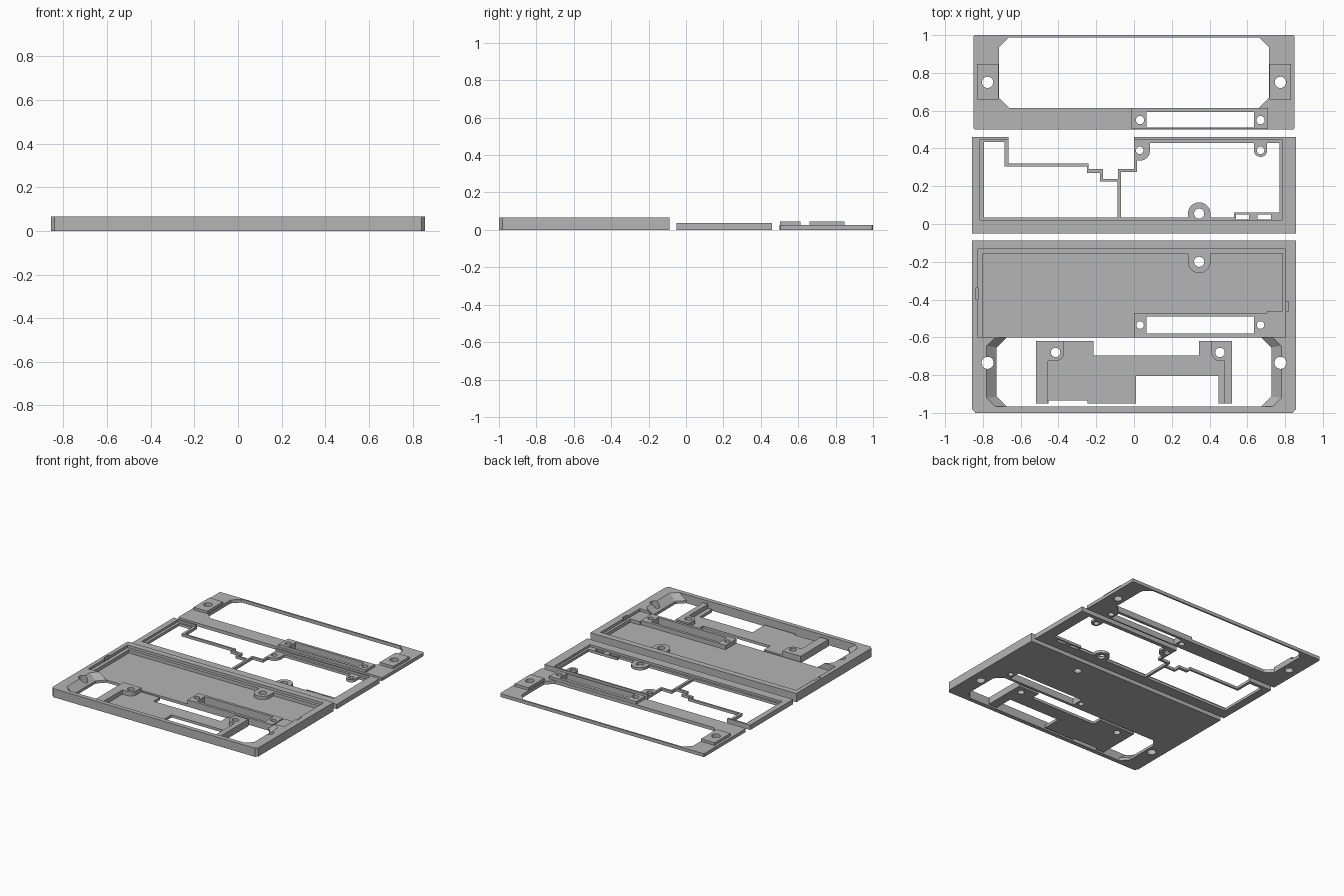
import bpy
import bmesh
from math import cos, sin, radians
from mathutils import Matrix

cube = bpy.data.objects.get("Cube")
if cube:
    bpy.data.objects.remove(cube, do_unlink=True)

# Single grey plastic
grey = bpy.data.materials.new("grey plastic")
grey.use_nodes = True
colour = (.46, .46, .46, 1)
grey.diffuse_color = colour
grey.node_tree.nodes["Principled BSDF"].inputs["Base Color"].default_value = colour


def arc(cx, cy, radius, start, end, steps=10):
    angles = [radians(start + (end - start) * i / steps) for i in range(steps + 1)]
    return [(cx + radius * cos(a), cy + radius * sin(a)) for a in angles]


def circle(cx, cy, radius):
    return arc(cx, cy, radius, 0, 360, 24)[:-1]


def rect(left, bottom, right, top):
    return [(left, bottom), (right, bottom), (right, top), (left, top)]


def chamfered(left, bottom, right, top, cut):
    return [(left + cut, bottom), (right - cut, bottom), (right, bottom + cut), (right, top - cut),
            (right - cut, top), (left + cut, top), (left, top - cut), (left, bottom + cut)]


def mirrored(points):
    return [(-x, y) for x, y in reversed(points)]


def add_mesh(name, mesh):
    mesh.name = name
    mesh.materials.clear()
    mesh.materials.append(grey)
    obj = bpy.data.objects.new(name, mesh)
    bpy.context.collection.objects.link(obj)
    return obj


def plate(name, bottom, top, outline, *holes):
    """Extrude a flat outline with holes between two heights."""
    curve = bpy.data.curves.new(name + " profile", "CURVE")
    curve.dimensions = "2D"
    curve.fill_mode = "BOTH"
    curve.extrude = (top - bottom) / 2
    for loop in (outline,) + holes:
        spline = curve.splines.new("POLY")
        spline.points.add(len(loop) - 1)
        for point, (x, y) in zip(spline.points, loop):
            point.co = (x, y, 0, 1)
        spline.use_cyclic_u = True
    temp = bpy.data.objects.new(name + " profile", curve)
    bpy.context.collection.objects.link(temp)
    graph = bpy.context.evaluated_depsgraph_get()
    mesh = bpy.data.meshes.new_from_object(temp.evaluated_get(graph))
    bpy.data.objects.remove(temp, do_unlink=True)
    mesh.transform(Matrix.Translation((0, 0, (top + bottom) / 2)))
    bm = bmesh.new()
    bm.from_mesh(mesh)
    bmesh.ops.remove_doubles(bm, verts=bm.verts, dist=.0001)
    bmesh.ops.recalc_face_normals(bm, faces=bm.faces)
    for face in bm.faces:
        face.smooth = False
    bm.to_mesh(mesh)
    bm.free()
    return add_mesh(name, mesh)


# Top bezel: thin frame, two screw pads and a raised connector surround
bezel_top, pad_top = .025, .045
slot = rect(.065, .51, .635, .593)
connector_holes = [circle(x, .55, .022) for x in (.032, .67)]
pad_holes = [circle(x, .75, .03) for x in (-.775, .775)]
plate("bezel_frame", 0, bezel_top, chamfered(-.85, .5, .85, 1, .006),
      chamfered(-.715, .615, .715, .988, .053), slot, *connector_holes, *pad_holes)
plate("bezel_connector_surround", bezel_top, pad_top,
      rect(-.013, .503, .71, .613), slot, *connector_holes)
for side, hole, left in (("right", pad_holes[0], -.832), ("left", pad_holes[1], .718)):
    plate("bezel_pad_" + side, bezel_top, pad_top, rect(left, .66, left + .114, .848), hole)

# Middle frame: full-height rim, then a lower lip carrying the thin partition
plate("middle_rim", 0, .036, [
    (-.857, .46), (-.857, -.05), (.857, -.05), (.857, .46), (0, .46), (0, .447), (.785, .447),
    (.785, .02), (-.815, .02), (-.815, .447), (-.665, .447), (-.665, .46)])
left_window = [
    (-.795, .433), (-.685, .433), (-.685, .305), (-.25, .305), (-.25, .27), (-.18, .27),
    (-.18, .225), (-.088, .225), (-.088, .035), (-.795, .035)]
right_window = (
    [(-.07, .035), (-.07, .275), (.015, .275), (.015, .335)]
    + arc(.03, .39, .055, -90, 0) + [(.085, .43), (.635, .43)]
    + arc(.67, .39, .035, 180, 360) + [(.705, .43), (.77, .43), (.77, .06), (.53, .06), (.53, .035)]
    + [(.405, .035)] + arc(.345, .055, .06, 0, 180) + [(.285, .035)])
plate("middle_lip_and_partition", 0, .02, [
    (-.815, .447), (-.665, .447), (-.665, .32), (-.24, .32), (-.24, .29), (-.165, .29),
    (-.165, .238), (-.085, .238), (-.085, .29), (0, .29), (0, .447), (.785, .447),
    (.785, .02), (-.815, .02)],
    left_window, right_window, circle(.03, .39, .02), circle(.67, .39, .02),
    circle(.345, .055, .027), rect(.54, .025, .61, .05), rect(.655, .025, .725, .05))

# Lower case: floor, surrounding wall, stepped lip and connector box
floor_top, lip_top, case_top = .02, .045, .065
case_outline = [(-.857, -.087), (-.857, -.98), (-.84, -1), (.84, -1), (.857, -.98), (.857, -.087)]
case_slot = rect(.065, -.58, .635, -.49)
case_connector_holes = [circle(x, -.535, .02) for x in (.032, .67)]
boss_hole = circle(.345, -.2, .027)
plate("case_floor", 0, floor_top, case_outline, chamfered(-.727, -.967, .727, -.6, .053),
      case_slot, boss_hole, *case_connector_holes,
      *[circle(x, -.735, .032) for x in (-.775, .775)])
right_side = ([(-.735, -.6), (-.78, -.645)] + arc(-.775, -.735, .032, 99, 261)
              + [(-.78, -.92), (-.735, -.967)])
plate("case_wall", floor_top, case_top, case_outline,
      [(-.826, -.133), (-.826, -.29 - .05), (-.84, -.29 - .05), (-.84, -.4), (-.826, -.4), (-.826, -.6)]
      + right_side + mirrored(right_side)
      + [(.803, -.6), (.803, -.46), (.817, -.46), (.817, -.41), (.803, -.41), (.803, -.133)])
plate("case_lip", floor_top, lip_top,
      [(-.826, -.133), (.803, -.133), (.803, -.6), (.705, -.6), (.705, -.46), (.785, -.46),
       (.785, -.155), (.405, -.155)] + arc(.345, -.2, .06, 0, -180)
      + [(.285, -.155), (-.8, -.155), (-.8, -.6), (-.826, -.6)], boss_hole)
plate("case_connector_box", floor_top, .052, rect(0, -.6, .705, -.47),
      case_slot, *case_connector_holes)


def sloped_side(name, sign):
    """Sloping inner flank of the opening, with its screw hole cut through."""
    upper = [(-.735, -.6), (-.78, -.645), (-.78, -.92), (-.735, -.967)]
    lower = [(-.674, -.6), (-.727, -.653), (-.727, -.914), (-.674, -.967)]
    bm = bmesh.new()
    sections = []
    for (ux, uy), (lx, ly) in zip(upper, lower):
        corners = ((ux, uy, case_top), (lx, ly, floor_top), (ux, uy, floor_top))
        sections.append([bm.verts.new((-sign * x, y, z)) for x, y, z in corners])
    for a, b in zip(sections, sections[1:]):
        for i in range(3):
            j = (i + 1) % 3
            bm.faces.new((a[i], a[j], b[j], b[i]))
    bm.faces.new(sections[0])
    bm.faces.new(sections[-1])
    bmesh.ops.recalc_face_normals(bm, faces=bm.faces)
    mesh = bpy.data.meshes.new(name)
    bm.to_mesh(mesh)
    bm.free()
    flank = add_mesh(name, mesh)
    cutter = plate("hole_cutter", -.1, .2, circle(sign * .775, -.735, .032))
    cutter.hide_render = True
    cut = flank.modifiers.new("screw hole", "BOOLEAN")
    cut.operation = "DIFFERENCE"
    cut.solver = "EXACT"
    cut.object = cutter
    graph = bpy.context.evaluated_depsgraph_get()
    flank_mesh = bpy.data.meshes.new_from_object(flank.evaluated_get(graph))
    flank.modifiers.clear()
    flank.data = flank_mesh
    bpy.data.objects.remove(cutter, do_unlink=True)


sloped_side("case_slope_right", -1)
sloped_side("case_slope_left", 1)

# Loose bracket lying in the case opening: thin web with two raised legs
web_top, leg_top = .02, .052
right_hole, left_hole = circle(-.415, -.68, .025), circle(.455, -.68, .025)
plate("bracket_web", 0, web_top, [
    (-.52, -.62), (-.215, -.62), (-.215, -.695), (.345, -.695), (.345, -.62), (.52, -.62),
    (.52, -.95), (.447, -.95), (.447, -.805), (.01, -.805), (.01, -.95), (-.247, -.95),
    (-.247, -.935), (-.453, -.935), (-.453, -.95), (-.52, -.95)], right_hole, left_hole)
plate("bracket_leg_right", web_top, leg_top,
      [(-.52, -.62), (-.37, -.62)] + arc(-.415, -.68, .045, 0, -90)
      + [(-.455, -.725), (-.455, -.95), (-.52, -.95)], right_hole)
plate("bracket_leg_left", web_top, leg_top,
      [(.52, -.62), (.52, -.95), (.48, -.95), (.48, -.725)]
      + arc(.455, -.68, .045, -90, -180) + [(.41, -.62)], left_hole)
